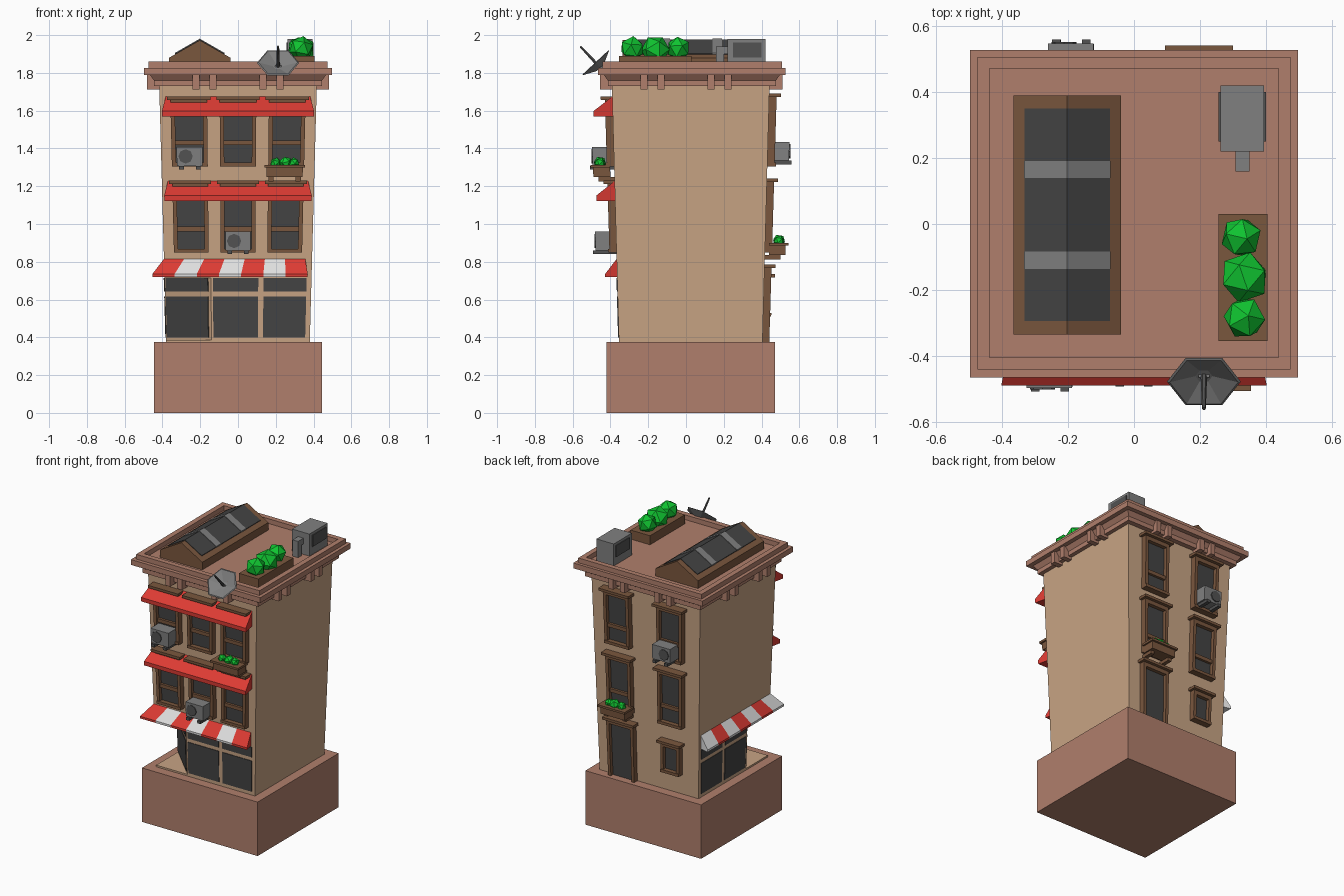
import bpy, bmesh, math
from mathutils import Vector, Matrix

if "Cube" in bpy.data.objects:
    bpy.data.objects.remove(bpy.data.objects["Cube"])

COLOURS = {
    "tan_wall": (.578, .371, .231), "brick": (.434, .212, .150),
    "brown_wood": (.195, .095, .048), "grey_metal": (.216, .216, .216),
    "dark_grille": (.085, .085, .085), "dark_glass": (.058, .058, .058),
    "leaf_green": (.005, .55, .03), "awning_red": (.73, .045, .034),
    "awning_white": (.75, .75, .75)}
TAN, BRICK, WOOD, GREY, GRILLE, GLASS, GREEN, RED, WHITE = range(len(COLOURS))
MATS = []
for label, rgb in COLOURS.items():
    m = bpy.data.materials.new(label)
    m.use_nodes = True
    m.diffuse_color = (*rgb, 1)
    m.node_tree.nodes["Principled BSDF"].inputs["Base Color"].default_value = (*rgb, 1)
    MATS.append(m)

CY = .025       # centre of the building in y
GROUND = .375   # top of the base
H = .38         # half width of the walls at the ground


class Frame:
    """A vertical plane: u runs along it, d runs outwards."""
    def __init__(self, origin, u, n, taper=True):
        self.o, self.u, self.n = (Vector(v).to_3d() for v in (origin, u, n))
        self.taper = taper

    def at(self, u, d, z):
        p = self.o + self.u * u + self.n * d
        p.z = z
        if self.taper:   # walls lean outwards with height
            s = 1 + .072 * max(0, z - GROUND)
            p.x, p.y = p.x * s, CY + p.y * s
        return p


R2 = math.sqrt(.5)
FRONT = Frame((0, -H), (1, 0), (0, -1))
BACK = Frame((0, H), (1, 0), (0, 1))
LEFT = Frame((-H, 0), (0, 1), (-1, 0))
CORNER = Frame((-.26, -.26), (R2, -R2), (-R2, -R2))
PLAN = Frame((0, 0), (1, 0), (0, 1))
WORLD = Frame((0, 0), (1, 0), (0, 1), False)


class Part:
    def __init__(self, name, frame=WORLD):
        self.name, self.f, self.bm = name, frame, bmesh.new()

    def skin(self, a, b, mat):
        """Solid between two matching loops of points."""
        va, vb = ([self.bm.verts.new(p) for p in loop] for loop in (a, b))
        n = len(va)
        faces = [self.bm.faces.new(va[::-1]), self.bm.faces.new(vb)]
        for i in range(n):
            j = (i + 1) % n
            faces.append(self.bm.faces.new((va[i], va[j], vb[j], vb[i])))
        for f in faces:
            f.material_index = mat

    def box(self, u0, u1, d0, d1, z0, z1, mat):
        plan = ((u0, d0), (u1, d0), (u1, d1), (u0, d1))
        self.skin(*([self.f.at(u, d, z) for u, d in plan] for z in (z0, z1)), mat)

    def slab(self, half, z0, z1, mat, half_top=None, cy=.031):
        sq = ((-1, -1), (1, -1), (1, 1), (-1, 1))
        self.skin(*([Vector((x * h, cy + y * h, z)) for x, y in sq]
                    for h, z in ((half, z0), (half_top or half, z1))), mat)

    def prism(self, profile, ends0, ends1, mat):
        """Sweep a (d, z) profile along u; each end gives u per point."""
        self.skin(*([self.f.at(u, d, z) for u, (d, z) in zip(e, profile)]
                    for e in (ends0, ends1)), mat)

    def lathe(self, rings, n, matrix, mat):
        loops = [[self.bm.verts.new(matrix @ Vector((r * math.cos(2 * math.pi * i / n),
                  r * math.sin(2 * math.pi * i / n), h))) for i in range(n)] for r, h in rings]
        faces = [self.bm.faces.new(loops[0]), self.bm.faces.new(loops[-1])]
        for a, b in zip(loops, loops[1:]):
            for i in range(n):
                j = (i + 1) % n
                faces.append(self.bm.faces.new((a[i], a[j], b[j], b[i])))
        for f in faces:
            f.material_index = mat

    def bush(self, p, r, turn):
        m = Matrix.Translation(p) @ Matrix.Rotation(turn, 4, (1, 2, 3))
        for v in bmesh.ops.create_icosphere(self.bm, subdivisions=1, radius=r, matrix=m)["verts"]:
            for f in v.link_faces:
                f.material_index = GREEN

    def done(self):
        bmesh.ops.recalc_face_normals(self.bm, faces=self.bm.faces)
        me = bpy.data.meshes.new(self.name)
        self.bm.to_mesh(me)
        self.bm.free()
        for m in MATS:
            me.materials.append(m)
        bpy.context.collection.objects.link(bpy.data.objects.new(self.name, me))


def window(name, frame, u, z0, z1, w=.178, rail=True, sill=True):
    p, h, t = Part(name, frame), w / 2, .021
    bottom = z0 + (.02 if sill else 0)
    for s in (-1, 1):
        a, b = sorted((u + s * h, u + s * (h - t)))
        p.box(a, b, -.01, .036, z0, z1, WOOD)
    p.box(u - h, u + h, -.01, .036, z1 - .045, z1 - .015, WOOD)
    p.box(u - h - .016, u + h + .016, -.01, .056, z1 - .018, z1, WOOD)
    if sill:
        p.box(u - h, u + h, -.01, .042, z0, bottom, WOOD)
    if rail:
        p.box(u - h + t, u + h - t, -.01, .028, z0 + .113, z0 + .138, WOOD)
    p.box(u - h + t, u + h - t, -.01, .012, bottom, z1 - .04, GLASS)
    p.done()


def air_conditioner(name, frame, u, z):
    p = Part(name, frame)
    p.box(u - .064, u + .064, .02, .106, z, z + .1, GREY)
    centre = frame.at(u - .02, .105, z + .05)
    turn = frame.n.to_track_quat('Z', 'Y').to_matrix().to_4x4()
    p.lathe([(.038, 0), (.038, .007)], 8, Matrix.Translation(centre) @ turn, GRILLE)
    for s in (-.042, .042):
        p.box(u + s - .012, u + s + .012, 0, .12, z - .02, z, GRILLE)
    p.done()


def window_planter(name, frame, u, z):
    p = Part(name, frame)
    p.box(u - .09, u + .09, .02, .105, z, z + .05, WOOD)
    p.box(u - .1, u + .1, .02, .118, z + .05, z + .065, WOOD)
    for s in (-.068, .068):
        p.box(u + s - .013, u + s + .013, 0, .08, z - .022, z, WOOD)
    for i, s in enumerate((-.045, .005, .045)):
        p.bush(frame.at(u + s, .07, z + .075), .03 + .006 * (i == 1), i + .4)
    p.done()


def awning(name, frame, profile, top, bottom, colours):
    """Striped wedge; top and bottom give the u range of the wall and front edges."""
    p, n = Part(name, frame), len(colours)
    wall = max(z for d, z in profile)
    cut = lambda k: [(top if d < .01 else bottom)[0] * (1 - k) + (top if d < .01 else bottom)[1] * k
                     for d, z in profile]
    for i, c in enumerate(colours):
        p.prism(profile, cut(i / n), cut((i + 1) / n), c)
    p.done()


# Base and walls, with the shop corner cut away
p = Part("base")
p.slab(.445, 0, GROUND, BRICK, cy=CY)
p.done()
p = Part("walls", PLAN)
p.box(-H, H, -H, H, .715, 1.76, TAN)
p.box(-H, H, -H, H, GROUND, .387, TAN)
plan = ((-.14, -H), (H, -H), (H, H), (-H, H), (-H, -.14))
p.skin(*([PLAN.at(x, y, z) for x, y in plan] for z in (.38, .72)), TAN)
p.done()

# Shop windows: lower panes with transoms above
for name, frame, spans in (("front", FRONT, ((-.13, .105), (.132, .355))),
                           ("left", LEFT, ((-.125, .1), (.13, .355))),
                           ("corner", CORNER, ((-.16, .15),))):
    p = Part(name + "_shop_glass", frame)
    for a, b in spans:
        p.box(a, b, -.004, .004, .4, .617, GLASS)
        p.box(a, b, -.004, .004, .643, .714, GLASS)
    p.done()

# Windows and back door
for i, u in enumerate((-.239, 0, .239)):
    window(f"front_window_upper_{i}", FRONT, u, 1.305, 1.675)
    window(f"front_window_lower_{i}", FRONT, u, .848, 1.23)
for i, u in enumerate((-.185, .19)):
    window(f"back_window_upper_{i}", BACK, u, 1.305, 1.69)
    window(f"back_window_lower_{i}", BACK, u, .848, 1.24)
window("back_door", BACK, .19, GROUND, .785, w=.2, rail=False, sill=False)
window("back_small_window", BACK, -.185, .51, .735, w=.14, rail=False)

# Awnings
for name, z in (("upper_awning", 1.57), ("lower_awning", 1.123)):
    awning(name, FRONT, ((0, z), (0, z + .104), (.093, z + .028), (.093, z)),
           (-.35, .35), (-.37, .37), [RED])
shop = ((0, .72), (0, .815), (.062, .735), (.062, .72))
stripes = [RED, WHITE] * 4
awning("front_shop_awning", FRONT, shop, (-H, .345), (-H - .062, .36), stripes[:7])
awning("left_shop_awning", LEFT, shop, (-H, .36), (-H - .062, .375), stripes[1:])

# Air conditioners and planters on the windows
air_conditioner("front_upper_ac", FRONT, -.239, 1.308)
air_conditioner("front_lower_ac", FRONT, 0, .86)
air_conditioner("back_ac", BACK, -.178, 1.335)
window_planter("front_planter", FRONT, .232, 1.248)
window_planter("back_planter", BACK, .19, .835)

# Cornice with a roof parapet and paired brackets
p = Part("cornice")
p.slab(.445, 1.73, 1.76, BRICK)
p.slab(.445, 1.76, 1.792, BRICK, half_top=.468)
p.slab(.497, 1.79, 1.827, BRICK)
RO, RI = .474, .438
for s in (-1, 1):
    a, b = sorted((s * RO, s * RI))
    p.box(a, b, .033 - RO, .033 + RO, 1.825, 1.86, BRICK)
    p.box(-RI, RI, .033 + a, .033 + b, 1.825, 1.86, BRICK)
p.done()
p = Part("cornice_brackets")
for u in (-.222, -.132, .132, .222):
    for s in (-1, 1):
        a, b = sorted((s * .41, s * .482))
        p.box(u - .018, u + .018, .028 + a, .028 + b, 1.712, 1.791, BRICK)
        p.box(a, b, u - .018, u + .018, 1.712, 1.791, BRICK)
p.done()

# Roof skylight
p = Part("skylight", Frame((-.2025, .0275), (0, 1), (1, 0), False))


def gable(half, lift, y0, y1, mat):
    eave = 1.973 - .572 * half + lift
    pts = ((-half, 1.82), (-half, eave), (0, 1.973 + lift), (half, eave), (half, 1.82))
    p.prism(pts, [y0] * 5, [y1] * 5, mat)


gable(.1625, 0, -.3625, .3625, WOOD)
gable(.13, .004, -.3225, .3225, GLASS)
for y in (-.1375, .1375):
    gable(.131, .008, y - .026, y + .026, GREY)
p.done()

# Roof cooling unit with grilles and a pipe
p = Part("roof_unit")
p.box(.262, .395, .22, .42, 1.86, 1.98, GREY)
p.box(.257, .4, .25, .4, 1.882, 1.962, GRILLE)
p.box(.262, .395, .22, .42, 1.825, 1.862, GREY)
p.box(.308, .35, .16, .2, 1.825, 1.94, GREY)
p.box(.308, .35, .2, .222, 1.9, 1.94, GREY)
p.done()

# Roof planter
p = Part("roof_planter")
p.box(.256, .405, -.355, .03, 1.825, 1.89, WOOD)
for i, (x, y, r) in enumerate(((.325, -.04, .064), (.335, -.162, .078), (.335, -.285, .066))):
    p.bush((x, y, 1.93 if i != 1 else 1.922), r, i * 1.3 + .5)
p.done()

# Satellite dish leaning out over the front
p = Part("satellite_dish")
aim = Vector((0, -.68, .73))
tilt = Matrix.Translation((.212, -.478, 1.853)) @ Matrix.Rotation(math.atan2(.68, .73), 4, 'X')
p.lathe([(.03, -.035), (.112, 0), (.104, .003), (.026, -.024)], 6, tilt, GREY)
p.lathe([(.01, -.03), (.006, .12)], 6, tilt, GRILLE)
p.box(.195, .229, -.465, -.42, 1.81, 1.84, GREY)
p.done()
